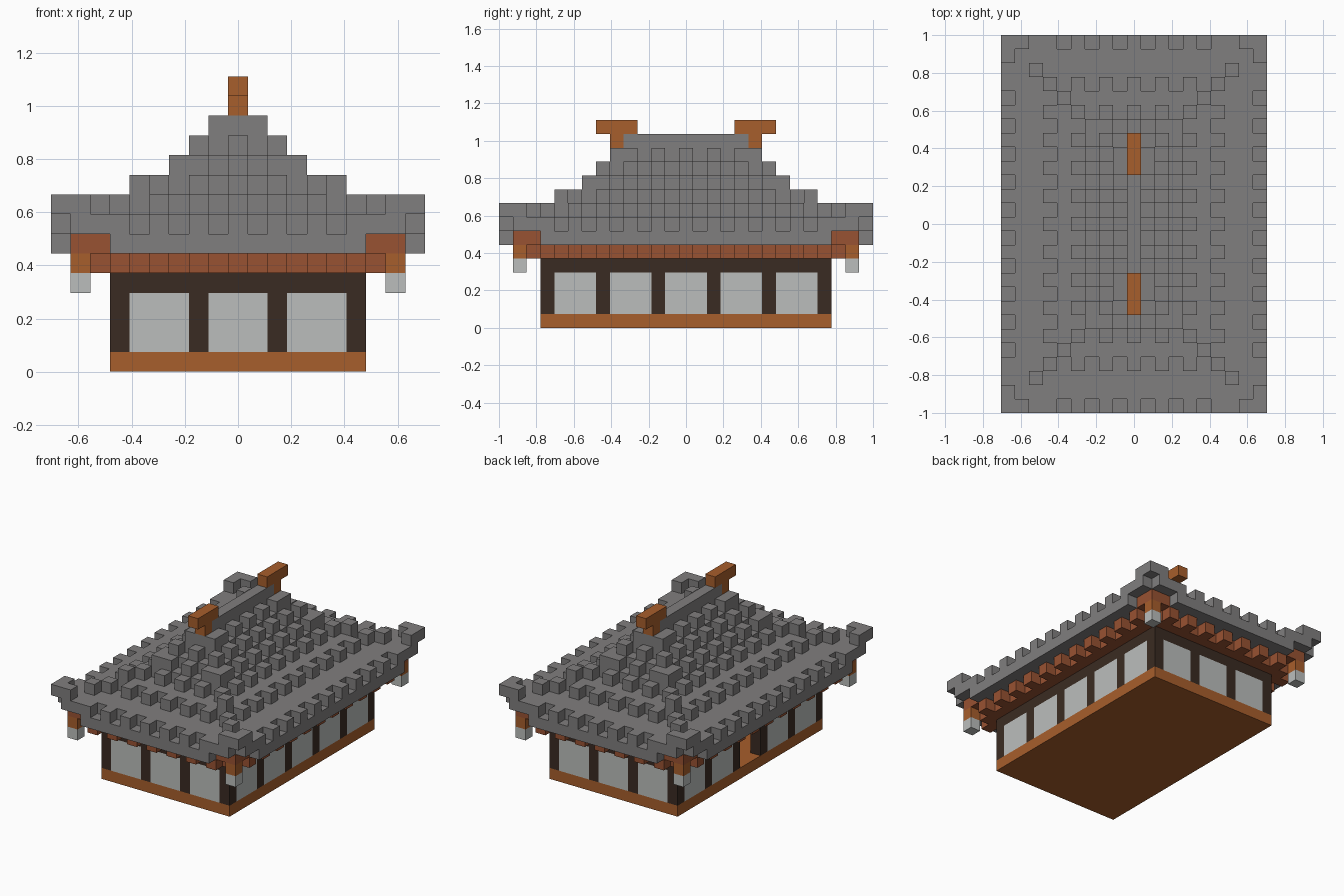
import bpy, bmesh, math
from mathutils import Vector

old = bpy.data.objects.get("Cube")
if old:
    bpy.data.objects.remove(old, do_unlink=True)

U = 2 / 27  # size of one block


def material(name, rgb):
    m = bpy.data.materials.new(name)
    m.use_nodes = True
    m.diffuse_color = (*rgb, 1)
    bsdf = m.node_tree.nodes["Principled BSDF"]
    bsdf.inputs["Base Color"].default_value = (*rgb, 1)
    bsdf.inputs["Roughness"].default_value = 0.9
    return m


GREY = material("roof grey", (0.216, 0.209, 0.209))
ORANGE = material("orange wood", (0.39, 0.112, 0.025))
RED = material("red brown wood", (0.314, 0.084, 0.032))
DARK = material("dark wood", (0.042, 0.024, 0.016))
PAPER = material("pale paper", (0.497, 0.515, 0.503))

AXES = [Vector(v) for v in ((1, 0, 0), (0, 1, 0), (0, 0, 1))]


def blocks(name, cells, mat):
    """Join unit blocks into one shell, leaving out the faces between them."""
    cells = set(cells)
    bm = bmesh.new()
    for c in cells:
        mid = Vector(c) + Vector((0, 0, 0.5))
        for i in range(3):
            for s in (-1, 1):
                n = AXES[i] * s
                if tuple(int(a + b) for a, b in zip(c, n)) in cells:
                    continue
                a, b = AXES[(i + 1) % 3] / 2, AXES[(i + 2) % 3] * s / 2
                f = mid + n / 2
                bm.faces.new([bm.verts.new((f + p) * U)
                              for p in (-a - b, a - b, a + b, b - a)])
    bmesh.ops.remove_doubles(bm, verts=bm.verts, dist=U / 100)
    bmesh.ops.dissolve_limit(bm, angle_limit=math.radians(1),
                             verts=bm.verts, edges=bm.edges)
    mesh = bpy.data.meshes.new(name)
    bm.to_mesh(mesh)
    bm.free()
    mesh.materials.append(mat)
    ob = bpy.data.objects.new(name, mesh)
    bpy.context.collection.objects.link(ob)
    return ob


def plate(r, z):
    """Rectangle of blocks; the plan is always longer by four in y."""
    return {(x, y, z) for x in range(-r, r + 1) for y in range(-r - 4, r + 5)}


def ring(r, z):
    return plate(r, z) - plate(r - 1, z)


def teeth(r, z):
    """Every second block of a ring, with its corners kept."""
    return {(x, y, z) for x, y, z in ring(r, z)
            if (abs(x) == r and abs(y) == r + 4)
            or (abs(x) == r and y % 2 == 0 and abs(y) < r + 4)
            or (abs(y) == r + 4 and x % 2 == 0 and abs(x) < r)}


def corners(points, z):
    return {(sx * x, sy * y, z) for x, y in points
            for sx in (-1, 1) for sy in (-1, 1)}


# Floor
blocks("floor", plate(6, 0), ORANGE)

# Walls with window openings three blocks wide
wall, window = set(), set()
for z in range(1, 5):
    for x, y, _ in ring(6, z):
        post = (x + 6) % 4 == 0 if abs(y) == 10 else (y + 10) % 4 == 0
        (wall if post or z == 4 else window).add((x, y, z))
doorway = {c for c in window if c[0] == -6 and abs(c[1]) <= 1}
blocks("walls", wall, DARK)
blocks("window_panes", window - doorway, PAPER)

# Ceiling beam and rafter ends
rafter_ends = teeth(8, 5) - corners([(8, 12)], 5)
blocks("rafters", plate(7, 5) | rafter_ends, RED)

# Corner brackets, posts and lanterns
corner_square = [(x, y) for x in (7, 8) for y in (11, 12)]
blocks("corner_brackets", corners(corner_square, 6), RED)
blocks("corner_posts", corners([(8, 12)], 5), ORANGE)
blocks("corner_lanterns", corners([(8, 12)], 4), PAPER)

# Eaves: rim plate open at the corners, toothed edge, upturned tips
eaves = {c for c in plate(9, 6) if abs(c[0]) < 7 or abs(c[1]) < 11}
eaves |= plate(8, 7) | (teeth(9, 7) - corners([(9, 13), (8, 13), (9, 12)], 7))
eaves |= corners([(8, 13), (7, 13), (9, 12), (9, 11)], 7)
eaves |= corners([(9, 13), (8, 13), (9, 12)], 8)

# Stepped tiers with toothed edges, and hip blocks on the lower two
tiers = corners([(7, 11)], 8) | corners([(5, 9)], 9)
for z, r in zip(range(8, 13), (6, 4, 3, 2, 1)):
    inner = 5 if z == 8 else r - 1
    tiers |= plate(inner, z) | teeth(r, z)

# Ridge
ridge = plate(0, 13)
blocks("roof", eaves | tiers | ridge, GREY)

# Ridge end ornaments
for side, name in ((-1, "front_ridge_ornament"), (1, "back_ridge_ornament")):
    cells = {(0, 5 * side, 13)} | {(0, y * side, 14) for y in (4, 5, 6)}
    blocks(name, cells, ORANGE)
